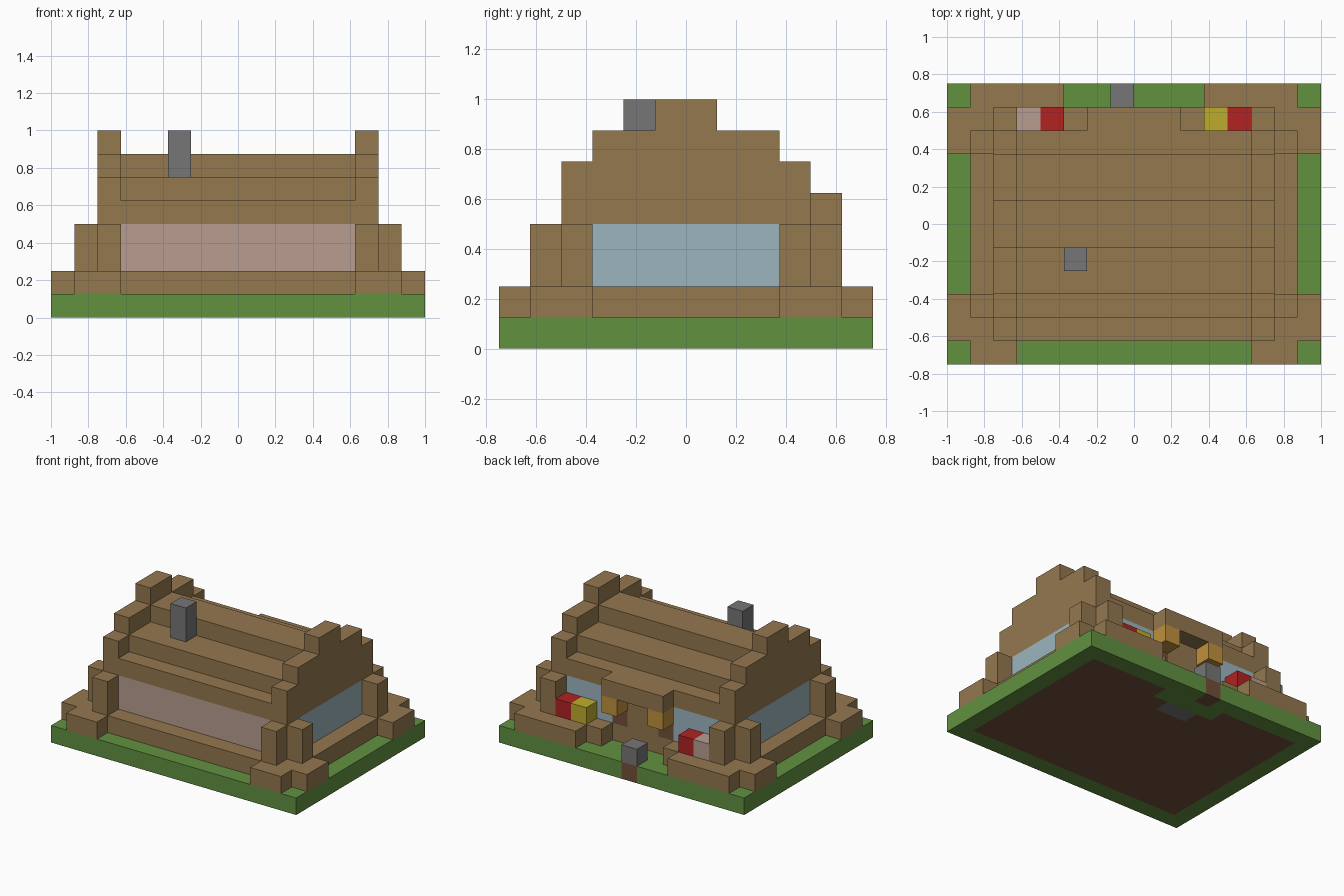
import bpy
import bmesh
from mathutils import Vector

U = 0.125  # size of one block

cube = bpy.data.objects.get("Cube")
if cube:
    bpy.data.objects.remove(cube, do_unlink=True)


def material(name, rgb):
    lin = [((c / 255 + 0.055) / 1.055) ** 2.4 for c in rgb] + [1.0]
    m = bpy.data.materials.new(name)
    m.use_nodes = True
    m.diffuse_color = lin
    m.node_tree.nodes["Principled BSDF"].inputs["Base Color"].default_value = lin
    return m


wood = material("wood brown", (148, 120, 79))
grass = material("grass green", (98, 145, 64))
earth = material("dark brown", (114, 80, 58))
stone = material("stone grey", (118, 118, 118))
blue = material("pale blue glass", (156, 181, 190))
pink = material("dusty pink", (184, 157, 145))
red = material("flower red", (178, 34, 34))
yellow = material("flower yellow", (190, 172, 44))
amber = material("lantern amber", (192, 145, 60))


def finish(name, bm, mat):
    bmesh.ops.recalc_face_normals(bm, faces=bm.faces)
    mesh = bpy.data.meshes.new(name)
    bm.to_mesh(mesh)
    bm.free()
    mesh.materials.append(mat)
    ob = bpy.data.objects.new(name, mesh)
    bpy.context.collection.objects.link(ob)
    return ob


def boxes(name, mat, *ranges, mirror=False):
    """Boxes given in blocks as (x0, x1, y0, y1, z0, z1), optionally mirrored in x."""
    ranges = list(ranges)
    if mirror:
        ranges += [(-r[1], -r[0], *r[2:]) for r in ranges]
    bm = bmesh.new()
    for x0, x1, y0, y1, z0, z1 in ranges:
        verts = bmesh.ops.create_cube(bm, size=1)["verts"]
        for v in verts:
            v.co = Vector((x0 if v.co.x < 0 else x1,
                           y0 if v.co.y < 0 else y1,
                           z0 if v.co.z < 0 else z1)) * U
    return finish(name, bm, mat)


def prism(name, mat, outline, axis, lo, hi):
    """Extrude an outline in blocks along x (yz outline) or z (xy outline)."""
    bm = bmesh.new()
    place = (lambda a, b: (lo, a, b)) if axis == "x" else (lambda a, b: (a, b, lo))
    face = bm.faces.new([bm.verts.new(Vector(place(a, b)) * U) for a, b in outline])
    new = bmesh.ops.extrude_face_region(bm, geom=[face])["geom"]
    step = Vector((1, 0, 0) if axis == "x" else (0, 0, 1)) * (hi - lo) * U
    bmesh.ops.translate(bm, vec=step, verts=[g for g in new if isinstance(g, bmesh.types.BMVert)])
    return finish(name, bm, mat)


def mirrored(half):
    return half + [(-a, b) for a, b in reversed(half)]


# Ground: grass border around an earth floor with a stone threshold
boxes("grass_border", grass,
      (-8, 8, -6, -5, 0, 1), (-8, -7, -5, 5, 0, 1), (7, 8, -5, 5, 0, 1),
      (-8, -1, 5, 6, 0, 1), (0, 8, 5, 6, 0, 1), (-2, 2, 4, 5, 0, 1))
prism("earth_floor", earth,
      mirrored([(1, 3), (1, 4), (2, 4), (2, 5), (7, 5), (7, -5)]), "z", 0, 1)
boxes("threshold", stone, (-1, 1, 3, 4, 0, 1))

# Stone post beside the path, on an earth base
boxes("post_base", earth, (-1, 0, 5, 6, 0, 1))
boxes("path_post", stone, (-1, 0, 5, 6, 1, 2))

# Foundation course with buttressed corners and back planters
prism("foundation", wood, mirrored([
    (2, 4), (2, 5), (3, 5), (3, 6), (7, 6), (7, 5), (8, 5), (8, 3), (7, 3),
    (7, -3), (8, -3), (8, -5), (7, -5), (7, -6), (5, -6), (5, -5)]), "z", 1, 2)

# Corner posts: L-shaped clusters at the four corners
boxes("corner_posts", wood,
      *[r for s in (-1, 1) for r in (
          (5, 6, *sorted((3 * s, 5 * s)), 2, 4),
          (6, 7, *sorted((3 * s, 4 * s)), 2, 4))], mirror=True)

# Wall panels between the posts
boxes("front_panel", pink, (-5, 5, -4, -3, 2, 4))
boxes("side_windows", blue, (5, 6, -3, 3, 2, 4), mirror=True)
boxes("back_windows", blue, (2, 5, 3, 4, 2, 4), mirror=True)
boxes("door_frame", earth, (1, 2, 3, 4, 2, 4), mirror=True)
boxes("door", wood, (-1, 1, 3, 4, 2, 4))

# Stepped roof between raised stepped gables
steps = [(4, 4), (4, 5), (3, 5), (3, 6), (1, 6), (1, 7)]
prism("roof", wood, mirrored(steps), "x", -5, 5)
gable = [(y, z + 1 if z > 4 else z) for y, z in steps]
prism("left_gable", wood, mirrored(gable), "x", 5, 6)
prism("right_gable", wood, mirrored(gable), "x", -6, -5)
boxes("chimney", stone, (-3, -2, -2, -1, 6, 8))

# Porch roof with two lanterns hanging below it
boxes("porch_roof", wood, (-2, 2, 4, 5, 4, 5))
boxes("lanterns", amber, (1, 2, 4, 5, 3, 4), mirror=True)

# Flowers on the planters
boxes("red_flowers", red, (4, 5, 4, 5, 2, 3), (-4, -3, 4, 5, 2, 3))
boxes("yellow_flower", yellow, (3, 4, 4, 5, 2, 3))
boxes("pink_flower", pink, (-5, -4, 4, 5, 2, 3))
